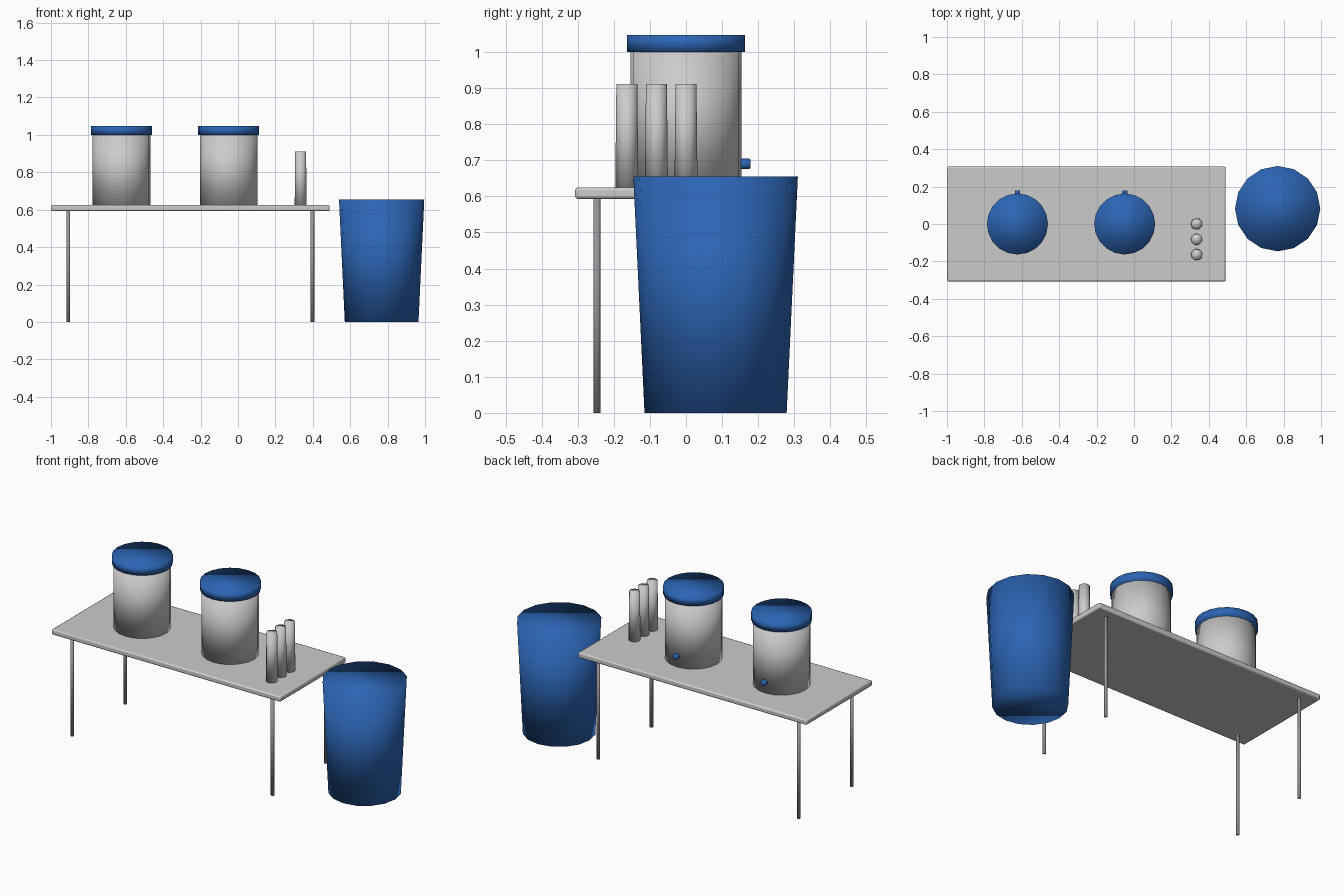
import bpy
from math import radians

if "Cube" in bpy.data.objects:
    bpy.data.objects.remove(bpy.data.objects["Cube"])


def paint(name, rgb):
    mat = bpy.data.materials.new(name)
    mat.diffuse_color = (*rgb, 1)
    mat.use_nodes = True
    mat.node_tree.nodes["Principled BSDF"].inputs["Base Color"].default_value = mat.diffuse_color
    return mat


blue = paint("blue", (0.025, 0.13, 0.46))
steel = paint("steel", (0.30, 0.30, 0.32))


def finish(obj, name, mat):
    obj.name = name
    if mat:
        obj.data.materials.append(mat)
    return obj


def tapered(name, x, y, z0, z1, r0, r1, sides, mat=None):
    bpy.ops.mesh.primitive_cone_add(vertices=sides, radius1=r0, radius2=r1,
                                    depth=z1 - z0, location=(x, y, (z0 + z1) / 2))
    obj = finish(bpy.context.object, name, mat)
    bpy.ops.object.shade_smooth()
    return obj


def bevel(obj, width, segments):
    mod = obj.modifiers.new("soft_edges", 'BEVEL')
    mod.width, mod.segments = width, segments


TOP = 0.625

# Table top with softened edges
bpy.ops.mesh.primitive_cube_add(size=1, location=(-0.255, 0, 0.609))
table = finish(bpy.context.object, "table_top", None)
table.scale = (1.49, 0.614, 0.032)
bpy.ops.object.transform_apply(location=False, rotation=False, scale=True)
bevel(table, 0.008, 2)
bpy.ops.object.shade_smooth_by_angle(angle=radians(40))

# Four slim legs
for x in (-0.907, 0.398):
    for y in (-0.247, 0.247):
        tapered("table_leg", x, y, 0, 0.595, 0.01, 0.01, 8, steel)

# Two drink coolers with lids and rear spigots
for x in (-0.623, -0.05):
    tapered("cooler_body", x, 0, TOP, 1.0, 0.154, 0.154, 20)
    tapered("cooler_lid", x, 0, 1.0, 1.048, 0.163, 0.163, 20, blue)
    spigot = tapered("cooler_spigot", x, 0.16, 0.671, 0.709, 0.016, 0.016, 8, blue)
    spigot.location.z = 0.69
    spigot.rotation_euler.x = radians(90)
    bevel(spigot, 0.004, 1)

# Row of upturned cup stacks
for y in (0, -0.082, -0.164):
    tapered("cup_stack", 0.335, y, TOP, 0.911, 0.032, 0.029, 12)

# Waste bin beside the table
tapered("waste_bin", 0.768, 0.082, 0, 0.655, 0.197, 0.228, 16, blue)
